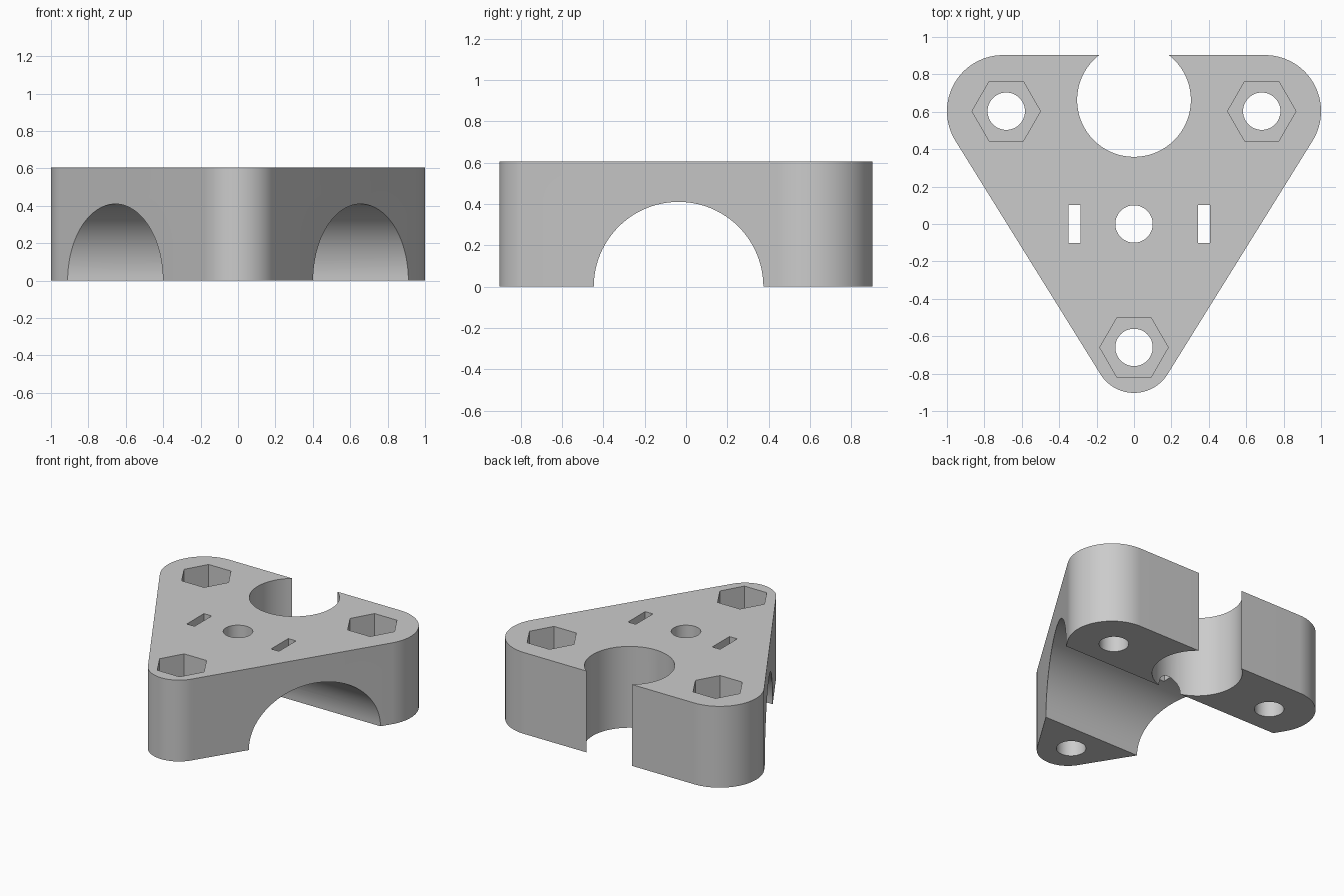
import bpy, bmesh, math
from mathutils import Vector

old = bpy.data.objects.get("Cube")
if old:
    bpy.data.objects.remove(old, do_unlink=True)

HEIGHT = 0.605
POCKET_DEPTH = 0.3

grey = bpy.data.materials.new("plain_grey")
grey.use_nodes = True
colour = (0.6, 0.6, 0.6, 1)
grey.diffuse_color = colour
grey.node_tree.nodes["Principled BSDF"].inputs["Base Color"].default_value = colour


def prism(name, outline, z0, z1):
    """Extrude a flat xy outline from z0 to z1."""
    bm = bmesh.new()
    face = bm.faces.new([bm.verts.new((x, y, z0)) for x, y in outline])
    grown = bmesh.ops.extrude_face_region(bm, geom=[face])["geom"]
    for v in grown:
        if isinstance(v, bmesh.types.BMVert):
            v.co.z = z1
    bmesh.ops.recalc_face_normals(bm, faces=bm.faces)
    mesh = bpy.data.meshes.new(name)
    bm.to_mesh(mesh)
    bm.free()
    mesh.materials.append(grey)
    obj = bpy.data.objects.new(name, mesh)
    bpy.context.collection.objects.link(obj)
    return obj


def arc(cx, cy, r, start, end, steps):
    span = end - start
    return [(cx + r * math.cos(start + span * i / steps),
             cy + r * math.sin(start + span * i / steps)) for i in range(steps + 1)]


def ring(cx, cy, r, sides):
    return arc(cx, cy, r, 0, math.tau, sides)[:-1]


# Rounded triangular body: two large back corners and a small front one
back, front = Vector((0.7, 0.603)), Vector((0, -0.692))
big, small = 0.3, 0.211
side = back - front
tilt = math.atan2(side.y, side.x) - math.pi / 2 - math.asin((big - small) / side.length)
# angle of the outward normal shared by both corner arcs
tilt = math.atan2(side.y, side.x) - math.acos((small - big) / side.length)
outline = (arc(back.x, back.y, big, tilt, math.pi / 2, 40)
           + arc(-back.x, back.y, big, math.pi / 2, math.pi - tilt, 40)
           + arc(front.x, front.y, small, -math.pi - tilt, tilt, 40))
body = prism("bracket_body", outline, 0, HEIGHT)

# Cutters: bolt holes with hexagonal pockets, centre hole, open socket, slots
cutters = []
for i, (x, y) in enumerate([(-0.683, 0.603), (0.683, 0.603), (0, -0.66)]):
    cutters.append(prism(f"bolt_hole_cutter_{i}", ring(x, y, 0.1, 48), -0.1, HEIGHT + 0.1))
    cutters.append(prism(f"nut_pocket_cutter_{i}", ring(x, y, 0.183, 6),
                         HEIGHT - POCKET_DEPTH, HEIGHT + 0.1))
cutters.append(prism("centre_hole_cutter", ring(0, 0, 0.1, 48), -0.1, HEIGHT + 0.1))
cutters.append(prism("socket_cutter", ring(0, 0.663, 0.304, 96), -0.1, HEIGHT + 0.1))
for name, x in (("right", -0.319), ("left", 0.375)):
    w, d = 0.032, 0.101
    rect = [(x - w, -d), (x + w, -d), (x + w, d), (x - w, d)]
    cutters.append(prism(f"{name}_slot_cutter", rect, -0.1, HEIGHT + 0.1))

# Arched tunnel running across the underside
tunnel = prism("tunnel_cutter", ring(0, 0, 0.41, 96), -1.2, 1.2)
for v in tunnel.data.vertices:
    v.co = (v.co.z, v.co.x - 0.036, v.co.y)
cutters.append(tunnel)

bpy.context.view_layer.objects.active = body
body.select_set(True)
for cutter in cutters:
    mod = body.modifiers.new(cutter.name, "BOOLEAN")
    mod.operation = "DIFFERENCE"
    mod.solver = "EXACT"
    mod.object = cutter
    bpy.ops.object.modifier_apply(modifier=mod.name)
for cutter in cutters:
    bpy.data.objects.remove(cutter, do_unlink=True)

bpy.ops.object.select_all(action="DESELECT")
body.select_set(True)
bpy.ops.object.shade_smooth_by_angle(angle=math.radians(30))
